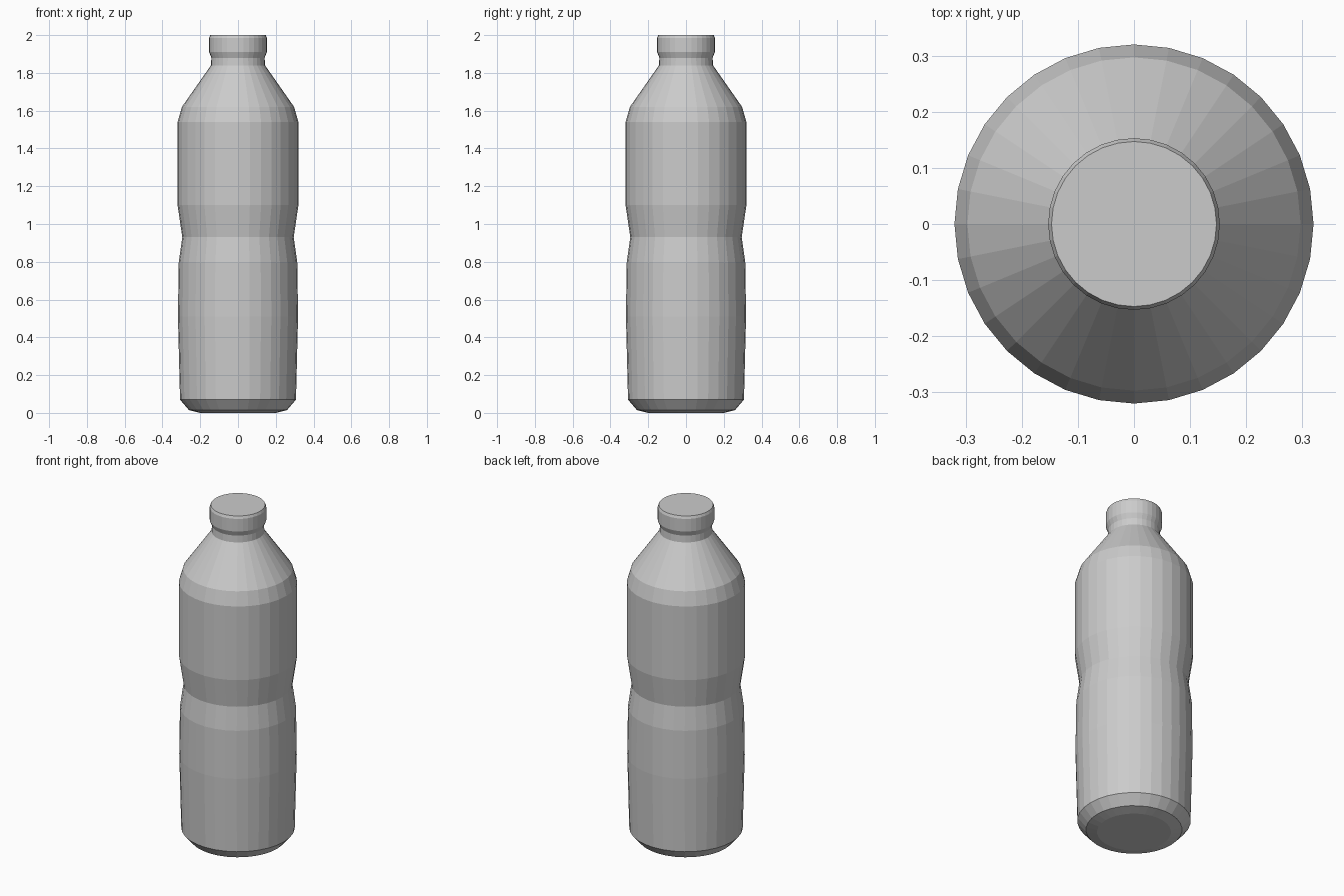
import bpy, bmesh
from math import cos, sin, tau

if "Cube" in bpy.data.objects:
    bpy.data.objects.remove(bpy.data.objects["Cube"])

SIDES = 32

# Bottle outline from base to top as (radius, height)
PROFILE = [
    (0.20, 0.0), (0.26, 0.015), (0.307, 0.07),       # base
    (0.318, 0.51), (0.314, 0.795),                   # lower body
    (0.295, 0.93), (0.32, 1.10),                     # grip waist
    (0.32, 1.54), (0.297, 1.62), (0.143, 1.84),      # upper body and shoulder
    (0.141, 1.88), (0.153, 1.91), (0.153, 1.985), (0.147, 2.0),  # neck and cap
]


def lathe(name, profile):
    """Revolve a profile around z, with flat faces and closed ends."""
    bm = bmesh.new()
    rings = [[bm.verts.new((r * cos(tau * i / SIDES), r * sin(tau * i / SIDES), z))
              for i in range(SIDES)] for r, z in profile]
    for low, high in zip(rings, rings[1:]):
        for i in range(SIDES):
            j = (i + 1) % SIDES
            bm.faces.new((low[i], low[j], high[j], high[i]))
    bm.faces.new(rings[0][::-1])
    bm.faces.new(rings[-1])
    mesh = bpy.data.meshes.new(name)
    bm.to_mesh(mesh)
    bm.free()
    obj = bpy.data.objects.new(name, mesh)
    bpy.context.collection.objects.link(obj)
    return obj


lathe("bottle", PROFILE)
